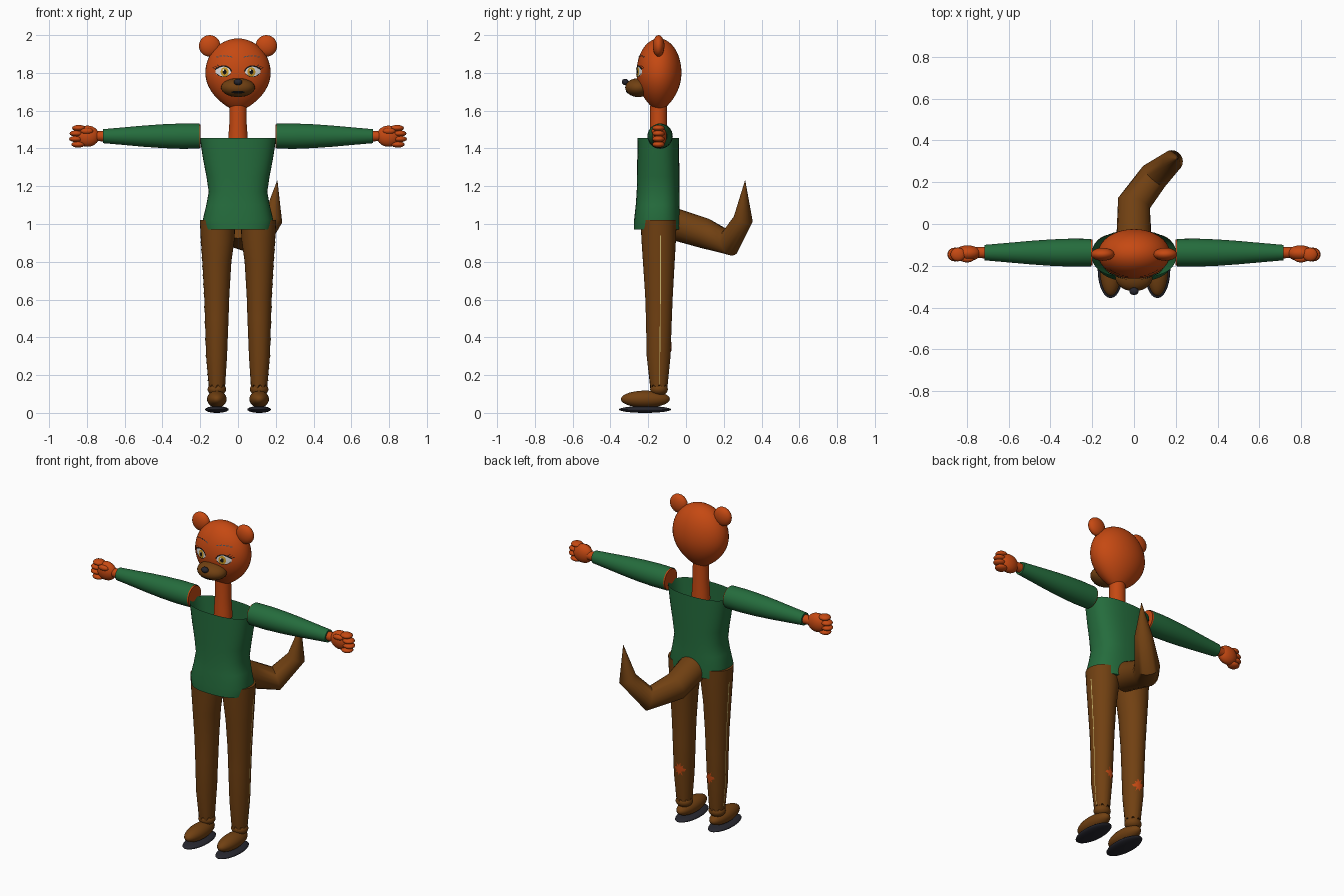
import bpy, bmesh
from math import sin, cos, pi, sqrt, radians, copysign
from mathutils import Vector, Matrix

cube = bpy.data.objects.get("Cube")
if cube:
    bpy.data.objects.remove(cube)


def material(name, *rgb):
    m = bpy.data.materials.new(name)
    m.use_nodes = True
    m.diffuse_color = (*rgb, 1)
    m.node_tree.nodes["Principled BSDF"].inputs["Base Color"].default_value = (*rgb, 1)
    return m


ORANGE = material("orange fur", .56, .066, .006)
GREEN = material("green cloth", .018, .15, .046)
BROWN = material("brown", .165, .052, .006)
SOLE = material("dark rubber", .02, .02, .028)
WHITE = material("eye white", .75, .75, .75)
AMBER = material("amber", .6, .32, .02)
BLACK = material("black", .006, .006, .006)
GREY = material("slate grey", .06, .075, .09)
YELLOW = material("pale yellow", .6, .48, .16)
Y0 = -.145  # depth of the body axis


def finish(name, bm, mat, angle=50):
    bmesh.ops.remove_doubles(bm, verts=bm.verts, dist=1e-5)
    bmesh.ops.recalc_face_normals(bm, faces=bm.faces)
    for f in bm.faces:
        f.smooth = True
    me = bpy.data.meshes.new(name)
    bm.to_mesh(me)
    bm.free()
    me.set_sharp_from_angle(angle=radians(angle))
    me.materials.append(mat)
    ob = bpy.data.objects.new(name, me)
    bpy.context.collection.objects.link(ob)
    return ob


def ellipsoid(name, center, half, mat, seg=28):
    bm = bmesh.new()
    bmesh.ops.create_uvsphere(bm, u_segments=seg, v_segments=seg // 2, radius=1,
                              matrix=Matrix.Translation(center) @ Matrix.Diagonal((*half, 1)))
    return finish(name, bm, mat)


def loft(name, rings, mat, n=32, level=True, power=2, caps=(True, True), jag=0):
    """Skin over rings of (center, half width, half depth)."""
    bm = bmesh.new()
    loops = []
    for i, (c, rx, ry) in enumerate(rings):
        ahead = Vector(rings[min(i + 1, len(rings) - 1)][0]) - Vector(c)
        behind = Vector(c) - Vector(rings[max(i - 1, 0)][0])
        q = (ahead.normalized() + behind.normalized()).to_track_quat('Z', 'Y')
        loop = []
        for k in range(n):
            a = 2 * pi * k / n
            e = 2 / power
            p = Vector((rx * copysign(abs(cos(a)) ** e, cos(a)),
                        ry * copysign(abs(sin(a)) ** e, sin(a)), 0))
            if not level:
                p = q @ p
            if i == 0 and k % 4 < 2:
                p.z += jag
            loop.append(bm.verts.new(p + Vector(c)))
        loops.append(loop)
    for lo, hi in zip(loops, loops[1:]):
        for k in range(n):
            bm.faces.new((lo[k], lo[(k + 1) % n], hi[(k + 1) % n], hi[k]))
    for use, loop in zip(caps, (loops[0], loops[-1])):
        if use:
            bm.faces.new(loop)
    return finish(name, bm, mat)


def plate(name, outline, center, mat, surf, lift):
    """Thin filled patch laid over a surface."""
    bm = bmesh.new()
    n = len(outline)
    loops = [[bm.verts.new(surf(center[0] + u * t, center[1] + v * t, lift)) for u, v in outline]
             for t in (1, .7, .4)]
    for a, b in zip(loops, loops[1:]):
        for k in range(n):
            bm.faces.new((a[k], a[(k + 1) % n], b[(k + 1) % n], b[k]))
    bm.faces.new(loops[-1])
    return finish(name, bm, mat)


def ribbon(name, path, width, mat, surf, lift):
    """Thin strip that follows a path over a surface."""
    bm = bmesh.new()
    pairs = []
    for i, p in enumerate(path):
        d = Vector(path[min(i + 1, len(path) - 1)]) - Vector(path[max(i - 1, 0)])
        side = Vector((-d.y, d.x)).normalized() * width / 2
        pairs.append([bm.verts.new(surf(p[0] + s * side.x, p[1] + s * side.y, lift)) for s in (1, -1)])
    for a, b in zip(pairs, pairs[1:]):
        bm.faces.new((a[0], a[1], b[1], b[0]))
    return finish(name, bm, mat)


def oval(rx, ry, n=24):
    return [(rx * cos(2 * pi * k / n), ry * sin(2 * pi * k / n)) for k in range(n)]


# Head: an egg, narrow at the chin
def egg(z):
    t = (z - 1.80) / (.182 if z > 1.80 else .205)
    return max(0, 1 - t * t) ** (.5 if z > 1.80 else .78)


def head_surface(x, z, lift):
    w, d = .173 * egg(z), .119 * egg(z)
    return Vector((x, Y0 + .002 - d * sqrt(max(.02, 1 - (x / w) ** 2)) - lift, z))


heights = [1.7885 - .1935 * cos(pi * k / 28) for k in range(29)]
loft("head", [((0, Y0 + .002, z), .173 * egg(z), .119 * egg(z)) for z in heights], ORANGE, 40, caps=(False, False))
loft("neck", [((0, Y0, 1.40), .054, .05), ((0, Y0, 1.46), .051, .048), ((0, Y0, 1.53), .046, .045),
              ((0, Y0, 1.66), .046, .044)], ORANGE)

# Muzzle, nose and mouth
MUZZLE, MUZZLE_HALF = (0, -.252, 1.722), (.09, .07, .05)
ellipsoid("muzzle", MUZZLE, MUZZLE_HALF, BROWN)
ellipsoid("nose", (0, -.322, 1.752), (.022, .018, .017), SOLE)


def muzzle_surface(x, z, lift):
    k = 1 - (x / MUZZLE_HALF[0]) ** 2 - ((z - MUZZLE[2]) / MUZZLE_HALF[2]) ** 2
    return Vector((x, MUZZLE[1] - MUZZLE_HALF[1] * sqrt(max(0, k)) - lift, z))


plate("mouth", oval(.037, .007), (0, 1.698), BLACK, muzzle_surface, .002)

# Shirt
loft("shirt", [((0, -.153, .97), .178, .122), ((0, -.153, 1.02), .187, .122), ((0, -.15, 1.10), .168, .116),
               ((0, -.148, 1.17), .155, .113), ((0, -.147, 1.25), .167, .112), ((0, -.147, 1.35), .186, .111),
               ((0, -.147, 1.455), .202, .11)], GREEN, 40, power=2.5, caps=(True, False))

# Tail
loft("tail", [((0, -.08, 1.005), .085, .085), ((0, .10, .95), .08, .08), ((.097, .23, .90), .072, .07),
              ((.185, .303, 1.025), .052, .052), ((.208, .313, 1.23), .001, .001)], BROWN, 20, level=False)

# Trouser leg sections: height, inner x, outer x, front y, back y
LEG = [(.13, .068, .155, -.19, -.098), (.3, .058, .169, -.208, -.082), (.5, .05, .175, -.212, -.075),
       (.62, .046, .179, -.216, -.07), (.8, .035, .189, -.228, -.06), (.92, .018, .197, -.236, -.053),
       (1.02, .015, .202, -.24, -.05)]


def leg_surface(side):
    def surf(angle, z, lift):
        for lo, hi in zip(LEG, LEG[1:]):
            if z <= hi[0]:
                break
        t = (z - lo[0]) / (hi[0] - lo[0])
        _, xi, xo, yf, yb = [a + (b - a) * t for a, b in zip(lo, hi)]
        return Vector((side * ((xi + xo) / 2 + ((xo - xi) / 2 + lift) * cos(angle)),
                       (yf + yb) / 2 + ((yb - yf) / 2 + lift) * sin(angle), z))
    return surf


for s, tag in ((1, "left"), (-1, "right")):
    # Ears
    ellipsoid(tag + "_ear", (s * .15, Y0, 1.943), (.057, .031, .057), ORANGE)

    # Eyes, lids, lashes and brows
    def eye_line(name, pts, width, mat):
        ribbon(tag + name, [(s * x, z) for x, z in pts], width, mat, head_surface, .006)

    almond = [(u, v * (1 if v > 0 else .85)) for u, v in oval(.042, .029)]
    plate(tag + "_eye_white", almond, (s * .078, 1.806), WHITE, head_surface, .003)
    plate(tag + "_iris", oval(.021, .025), (s * .071, 1.805), AMBER, head_surface, .005)
    plate(tag + "_pupil", oval(.010, .013), (s * .071, 1.805), BLACK, head_surface, .007)
    plate(tag + "_eye_glint", oval(.004, .005), (s * .071 - .006, 1.815), WHITE, head_surface, .009)
    eye_line("_upper_lid", [(.034, 1.808), (.045, 1.825), (.062, 1.835), (.08, 1.837), (.1, 1.831),
                            (.122, 1.818)], .007, BLACK)
    eye_line("_lower_lid", [(.04, 1.795), (.06, 1.781), (.08, 1.779), (.1, 1.785), (.118, 1.8)], .003, BLACK)
    for i in range(3):
        x, z = .096 + .011 * i, 1.833 - .007 * i
        eye_line("_lash_%d" % i, [(x, z), (x + .016, z + .01)], .003, BLACK)
    for i in range(5):
        x = .03 + .018 * i
        arch = lambda u: 1.889 - 4 * (u - .072) ** 2
        eye_line("_brow_%d" % i, [(x, arch(x)), (x + .013, arch(x + .013) + .002)], .005, GREY)

    # Sleeve, shoulder end and wrist
    AZ, AY = 1.465, -.137
    loft(tag + "_sleeve", [((s * x, AY, AZ), r, r) for x, r in
                           ((.205, .066), (.3, .067), (.4, .063), (.5, .056), (.6, .047), (.715, .037))],
         GREEN, level=False, caps=(False, True))
    loft(tag + "_shoulder", [((s * .199, AY, AZ), .062, .062), ((s * .26, AY, AZ), .062, .062)],
         ORANGE, level=False)
    loft(tag + "_wrist", [((s * .69, AY, AZ), .028, .028), ((s * .76, AY, AZ), .026, .026)], ORANGE, 20, level=False)

    # Hand with curled fingers
    ellipsoid(tag + "_palm", (s * .797, -.14, AZ), (.063, .038, .056), ORANGE)
    for i, reach in enumerate((.846, .858, .856, .843)):
        ellipsoid("%s_finger_%d" % (tag, i), (s * reach, -.146, 1.421 + .029 * i), (.036, .033, .0165), ORANGE, 16)
    ellipsoid(tag + "_thumb", (s * .80, -.168, 1.492), (.034, .016, .016), ORANGE, 16)

    # Trouser leg with ragged hem, side seam and torn patch
    loft(tag + "_trouser_leg", [((s * (a + b) / 2, (c + d) / 2, z), (b - a) / 2, (d - c) / 2)
                                for z, a, b, c, d in LEG], BROWN, jag=.018)
    surf = leg_surface(s)
    seam = [(.1, .15)] + [(.1, sec[0]) for sec in LEG[1:-2]] + [(.1, .94)]
    ribbon(tag + "_side_seam", seam, .06, YELLOW, surf, .002)
    star = [(.62 * r * cos(pi * k / 9), .046 * r * sin(pi * k / 9))
            for k, r in enumerate((1, .5, .8, .45, .9, .5, 1, .4, .85) * 2)]
    plate(tag + "_torn_patch", star, (radians(102), .345), ORANGE, surf, .003)

    # Ankle, shoe and sole
    ellipsoid(tag + "_ankle", (s * .112, -.143, .125), (.049, .047, .035), BROWN)
    ellipsoid(tag + "_shoe", (s * .112, -.215, .073), (.052, .13, .045), BROWN)
    ellipsoid(tag + "_sole", (s * .112, -.217, .018), (.062, .138, .018), SOLE)
